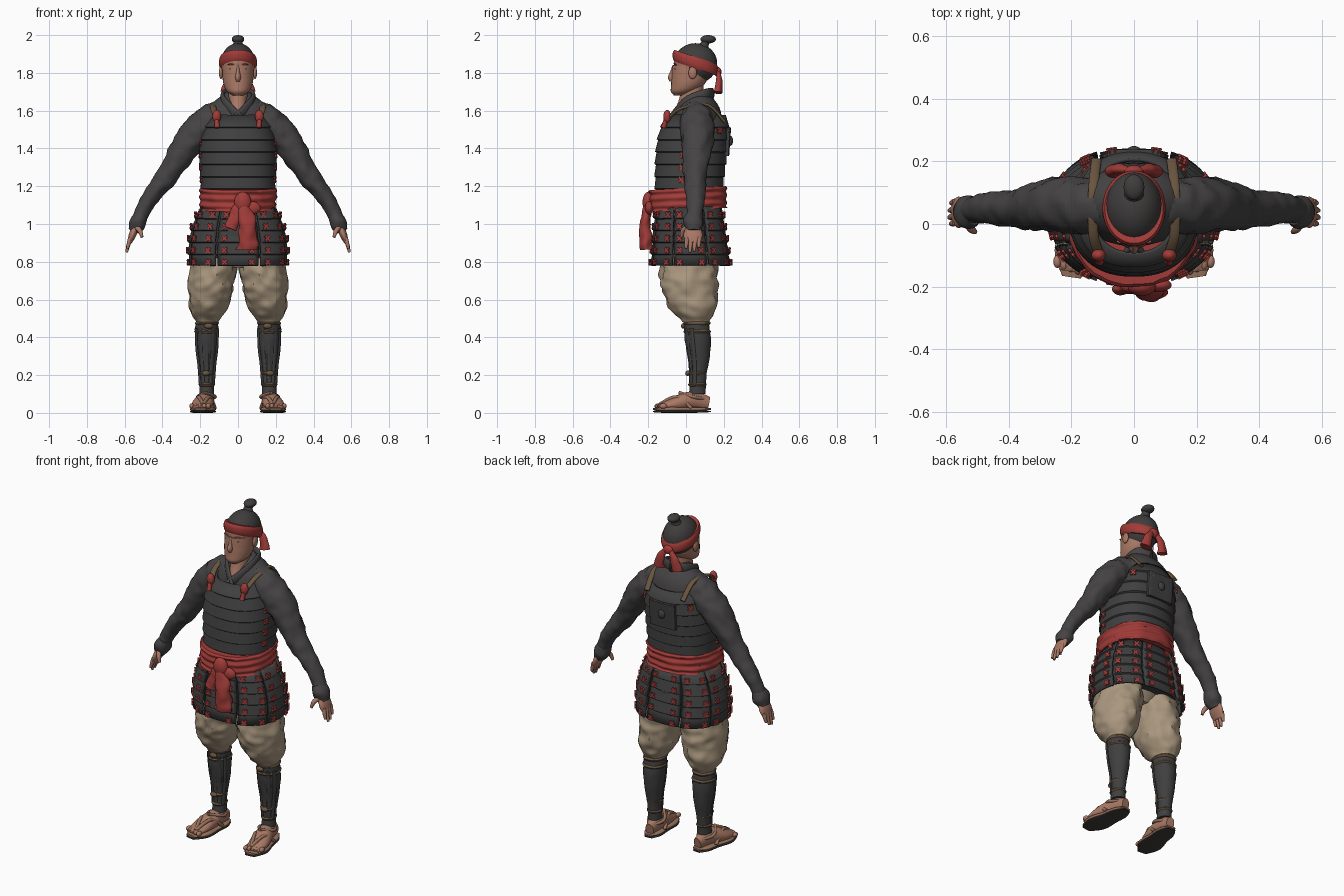
import bpy, bmesh, math
from mathutils import Vector, Matrix, noise

cube = bpy.data.objects.get("Cube")
if cube:
    bpy.data.objects.remove(cube)

ACROSS, BACK, UP = Vector((1, 0, 0)), Vector((0, 1, 0)), Vector((0, 0, 1))


def material(name, *colour):
    mat = bpy.data.materials.new(name)
    mat.use_nodes = True
    mat.diffuse_color = (*colour, 1)
    shader = mat.node_tree.nodes["Principled BSDF"]
    shader.inputs["Base Color"].default_value = (*colour, 1)
    shader.inputs["Roughness"].default_value = .9
    return mat


CLOTH = material("charcoal cloth", .06, .056, .056)
ARMOUR = material("black armour", .052, .05, .052)
HAIR = material("dark hair", .05, .047, .046)
RED = material("red cloth", .36, .045, .04)
TAN = material("tan trousers", .4, .31, .21)
SKIN = material("skin", .4, .19, .13)
LIPS = material("lips", .28, .12, .09)
STRAW = material("straw sandal", .31, .17, .11)
CORD = material("brown cord", .14, .09, .05)
SOLE = material("dark sole", .05, .045, .04)


def finish(name, mat, bm, pair=False):
    bmesh.ops.recalc_face_normals(bm, faces=bm.faces[:])
    mesh = bpy.data.meshes.new(name)
    bm.to_mesh(mesh)
    bm.free()
    mesh.materials.append(mat)
    mesh.shade_smooth()
    mesh.set_sharp_from_angle(angle=math.radians(40))
    part = bpy.data.objects.new(name, mesh)
    bpy.context.scene.collection.objects.link(part)
    if pair:
        part.modifiers.new("Mirror", 'MIRROR').use_mirror_merge = False
    return part


def oval(angle, width, depth, power):
    # angle zero points to the front
    bend = lambda v: math.copysign(abs(v) ** (2 / power), v)
    return width * bend(math.sin(angle)), -depth * bend(math.cos(angle))


def along(values, t):
    # smooth curve through evenly spaced values
    last = len(values) - 1
    if last == 0:
        return values[0]
    i = min(int(t * last), last - 1)
    t = t * last - i
    p, q, r, s = values[max(i - 1, 0)], values[i], values[i + 1], values[min(i + 2, last)]
    return q + ((r - p) + ((p * 2 - q * 5 + r * 4 - s) + (q * 3 - p - r * 3 + s) * t) * t) * (t / 2)


def loft(name, mat, spine, widths, ratio=(1,), pair=False, level=False, ref=BACK,
         steps=16, sides=28, power=2, tilt=0, ripple=0):
    """Skin ovals strung on a spine; ratio is depth over width, depth lies towards ref."""
    bm, loops = bmesh.new(), []
    spine = [Vector(p) for p in spine]
    for i in range(steps + 1):
        t = i / steps
        centre, width = along(spine, t), along(widths, t)
        ahead = UP if level else (along(spine, min(t + .02, 1)) - along(spine, max(t - .02, 0))).normalized()
        deep = (ref - ahead * ref.dot(ahead)).normalized()
        wide = deep.cross(ahead)
        loop = []
        for k in range(sides):
            x, y = oval(math.tau * k / sides, width, width * along(ratio, t), power)
            p = centre + wide * x + deep * y
            p += (p - centre) * ripple * noise.noise(p * 22)
            p.z += tilt * (p.y - centre.y)
            loop.append(bm.verts.new(p))
        loops.append(loop)
    for low, high in zip(loops, loops[1:]):
        for k in range(sides):
            bm.faces.new((low[k - 1], low[k], high[k], high[k - 1]))
    bm.faces.new(loops[0])
    bm.faces.new(loops[-1])
    return finish(name, mat, bm, pair)


def blob(name, mat, centre, size, pair=False):
    bm = bmesh.new()
    place = Matrix.Translation(centre) @ Matrix.Diagonal((*size, 1))
    bmesh.ops.create_uvsphere(bm, u_segments=40, v_segments=28, radius=1, matrix=place)
    return finish(name, mat, bm, pair)


# Armour outlines: half width, half depth and middle y at a height
def chest(z):
    t = (z - 1.1) * 2
    return .18 + .03 * t - .1 * t ** 6, .165 + .03 * t - .06 * t ** 6, .015 + .045 * t * t


def skirt(z):
    t = (1.1 - z) * 3
    return .185 + .19 * t - .13 * t * t, .165 + .04 * t, .015 + .01 * t


def on_armour(shape, angle, z, grow=0):
    width, depth, middle = shape(z)
    x, y = oval(angle, width + grow, depth + grow, 2.3)
    return Vector((x, y + middle, z))


def lamellae(name, shape, middle, span, top, tiers, tier, lift=0):
    # overlapping tiers, each flaring out at its lower edge
    bm, lines = bmesh.new(), []
    columns = int(span * 10) + 1
    for r in range(tiers):
        for z, grow in ((top - r * tier, lift), (top - (r + .92) * tier, lift + .008)):
            lines.append([bm.verts.new(on_armour(shape, middle + (c / columns - .5) * span, z, grow))
                          for c in range(columns + 1)])
    for high, low in zip(lines, lines[1:]):
        for c in range(columns):
            bm.faces.new((high[c], high[c + 1], low[c + 1], low[c]))
    bmesh.ops.remove_doubles(bm, verts=bm.verts[:], dist=.0001)
    solid = finish(name, ARMOUR, bm).modifiers.new("Solidify", 'SOLIDIFY')
    solid.thickness, solid.offset = .012, 0


def lacing(name, shape, places, grow):
    # crossed red stitches lying on the armour
    bm = bmesh.new()
    for angle, z in places:
        tangent = on_armour(shape, angle + .05, z) - on_armour(shape, angle - .05, z)
        turn = tangent.cross(UP).to_track_quat('Z', 'Y').to_matrix().to_4x4()
        for slant in (-.8, .8):
            place = Matrix.Translation(on_armour(shape, angle, z, grow)) @ turn @ Matrix.Rotation(slant, 4, 'Z')
            bmesh.ops.create_cube(bm, size=1, matrix=place @ Matrix.Diagonal((.037, .012, .009, 1)))
    finish(name, RED, bm)


# Shirt, sleeves and collar
loft("shirt", CLOTH, [(0, .06, 1.4), (0, .07, 1.7)], [.18, .19, .16, .06], (.7,), level=True)
loft("sleeves", CLOTH, [(.04, .07, 1.58), (.14, .06, 1.555), (.25, .06, 1.45), (.37, .05, 1.26), (.47, .05, 1.13),
                        (.54, .04, .99)], [.07, .08, .08, .057, .045, .034], (1.08,), pair=True, steps=48, ripple=.16)
loft("hand_guards", CLOTH, [(.51, .04, 1.05), (.55, .04, .96)], [.035, .044, .03], (1.2,), pair=True, ripple=.15)
loft("neck", SKIN, [(0, 0, 1.57), (0, .025, 1.65), (0, .04, 1.76)], [.045, .05, .054], (1.6, 1), level=True)
loft("collar", CLOTH, [(-.01, .14, 1.69), (.07, .1, 1.685), (.072, 0, 1.645), (-.02, -.085, 1.55)],
     [.012], (2.6, 2), pair=True, ref=UP)

# Head: skull with a hairline, jaw and features
skull = blob("skull", SKIN, (0, .05, 1.85), (.092, .115, .107))
skull.data.materials.append(HAIR)
for face in skull.data.polygons:
    spot = face.center
    if spot.z + spot.y / 3 > 1.87 or spot.y > .05 or (spot.y > .01 and spot.z > 1.81):
        face.material_index = 1
loft("jaw", SKIN, [(0, -.035, 1.68), (0, .01, 1.74), (0, .03, 1.84)], [.026, .06, .077, .083, .085], (1.1, 1.2),
     level=True)
loft("nose", SKIN, [(0, -.06, 1.84), (0, -.07, 1.79), (0, -.072, 1.755)], [.007, .01, .015, .01], (1.6,))
blob("ears", SKIN, (.09, .035, 1.8), (.011, .022, .032), pair=True)
blob("eyes", LIPS, (.034, -.057, 1.82), (.014, .006, .004), pair=True)
blob("brows", LIPS, (.036, -.056, 1.845), (.02, .007, .004), pair=True)
blob("mouth", LIPS, (0, -.066, 1.73), (.02, .01, .004))
loft("topknot_stem", HAIR, [(0, .08, 1.93), (0, .115, 1.98)], [.04, .025, .024], level=True)
blob("topknot", HAIR, (0, .117, 1.978), (.033, .041, .022))

# Headband with its knot and tails
loft("headband", RED, [(0, .05, 1.823), (0, .05, 1.885)], [.094, .1, .1, .093], (1.2,), level=True, tilt=-.33, sides=40)
blob("headband_knot", RED, (0, .168, 1.805), (.03, .02, .026))
loft("headband_tails", RED, [(.01, .17, 1.805), (.045, .175, 1.76), (.06, .17, 1.695)], [.015, .024, .034], (.7,),
     pair=True, ripple=.3)

# Cuirass of overlapping bands, laced at the flanks
lamellae("cuirass", chest, 0, math.tau, 1.575, 7, .065)
lacing("cuirass_lacing", chest, [(side * 1.38, 1.235 + row * .065) for side in (-1, 1) for row in range(4)], .011)
loft("back_plate", ARMOUR, [(0, .215, 1.36), (0, .225, 1.51)], [.085], (.16,), power=6)
lacing("back_lacing", chest, [(math.pi + side * turn, 1.495) for side in (-1, 1) for turn in (.3, .85)], .02)
blob("back_ring", ARMOUR, (0, .235, 1.44), (.022, .014, .026))
loft("shoulder_straps", CORD, [(.11, -.1, 1.55), (.13, -.03, 1.61), (.13, .11, 1.632), (.12, .205, 1.54)],
     [.016], (.5,), pair=True, ref=UP)
blob("strap_tufts", RED, (.113, -.1, 1.57), (.023, .02, .034), pair=True)
loft("strap_tassels", RED, [(.113, -.105, 1.56), (.11, -.12, 1.51)], [.01, .015], pair=True, ripple=.3)

# Sash of gathered folds with knot, loop and hanging ends
loft("sash", RED, [(0, .008, 1.075), (0, .008, 1.19)], [.203 + .004 * (-1) ** k for k in range(8)], (1.01,), level=True,
     steps=28, sides=48, tilt=.05, ripple=.04, power=2.2)
blob("sash_knot", RED, (.025, -.2, 1.115), (.045, .03, .055))
blob("sash_loop", RED, (.075, -.195, 1.085), (.045, .022, .035))
loft("sash_long_end", RED, [(.025, -.2, 1.12), (.05, -.215, 1), (.05, -.205, .865)], [.03, .046, .056], (.6,), ripple=.4)
loft("sash_short_end", RED, [(.015, -.2, 1.11), (-.04, -.208, .975)], [.022, .035, .03], (.55,), ripple=.4)

# Skirt of eight hanging laced panels over a dark lining
loft("skirt_lining", ARMOUR, [(0, .02, .82), (0, .015, 1.1)], [.235, .225, .17], (.79, .92), level=True)
stitches = []
for n in range(8):
    middle = n * math.tau / 8
    lamellae("skirt_panel", skirt, middle, .75, 1.09, 5, .063, lift=.006 * (n % 2))
    stitches += [(middle + side * .22, 1.05 - row * .063) for side in (-1, 1) for row in range(5)]
lacing("skirt_lacing", skirt, stitches, .019)

# Trousers
loft("hips", TAN, [(0, .02, .77), (0, .02, .85)], [.09, .16], (.85,), level=True)
loft("trouser_legs", TAN, [(.11, .02, .9), (.14, .015, .68), (.165, .055, .48)], [.1, .12, .12, .103, .058], (1.23,),
     pair=True, level=True, steps=36, sides=40, ripple=.13)

# Greaves with splints and ties
SHIN = [Vector((.165, .055, .49)), Vector((.165, .068, .3)), Vector((.165, .06, .1))]
SHIN_WIDTHS = [.057, .062, .052, .038, .039]
loft("greaves", ARMOUR, SHIN, SHIN_WIDTHS, (1.13,), pair=True, level=True, ripple=.06)
for n in range(-2, 3):
    outward = ACROSS * math.sin(n * .55) - BACK * math.cos(n * .55)
    rail = [along(SHIN, t) + outward * (along(SHIN_WIDTHS, t) * 1.06) for t in (.15, .4, .6, .85)]
    loft("greave_splint", ARMOUR, rail, [.011], (.5,), pair=True, ref=outward, sides=12)
for z, width in ((.475, .064), (.43, .066), (.21, .045), (.15, .043)):
    ring = Vector((.165, .06, z))
    loft("leg_tie", CORD, [ring - UP * .011, ring + UP * .011], [width - .008, width, width - .008], (1.15,),
         pair=True, steps=6, ripple=.06)
blob("ankle_tie_knots", CORD, (.17, .01, .21), (.022, .014, .014), pair=True)
blob("knee_tie_knots", CORD, (.155, -.014, .46), (.024, .012, .014), pair=True)

# Feet and sandals
loft("feet", SKIN, [(.16, .12, .05), (.17, .03, .065), (.19, -.07, .045), (.2, -.15, .03)], [.025, .045, .056, .04],
     (1.4, .3), pair=True, ref=UP)
for k in range(5):
    blob("toes", SKIN, (.157 + .022 * k, .007 * k - .148, .036), (.013, .02, .014), pair=True)
for name, mat, z, ratio in (("sandals", STRAW, .02, .2), ("sandal_soles", SOLE, .007, .12)):
    loft(name, mat, [(.16, .13, z), (.175, 0, z), (.2, -.17, z)], [.025, .05, .055, .066, .03], (ratio,),
         pair=True, ref=UP, power=3)
for side in (-1, 1):
    loft("sandal_thong", STRAW, [(.185, -.14, .045), (.18 + side * .03, -.05, .084), (.172 + side * .05, .03, .025)],
         [.01], pair=True, ref=ACROSS, sides=10)
    loft("ankle_strap", STRAW, [(.172, -.035, .107), (.167 + side * .046, .04, .085), (.164, .118, .07)],
         [.009], pair=True, ref=UP, sides=10)

# Hands
loft("palms", SKIN, [(.54, .04, .99), (.575, .035, .9)], [.02, .02, .011], (1.8, 3.2), pair=True)
for k, length in enumerate((.06, .08, .075, .055)):
    knuckle = Vector((.57, .005 + .022 * k, .93))
    loft("fingers", SKIN, [knuckle, knuckle + Vector((.25, -.08, -1)) * length], [.011, .011, .007],
         pair=True, sides=10)
loft("thumbs", SKIN, [(.54, .015, .985), (.52, -.015, .965), (.508, -.025, .93)], [.014, .013, .008],
     pair=True, sides=10)
